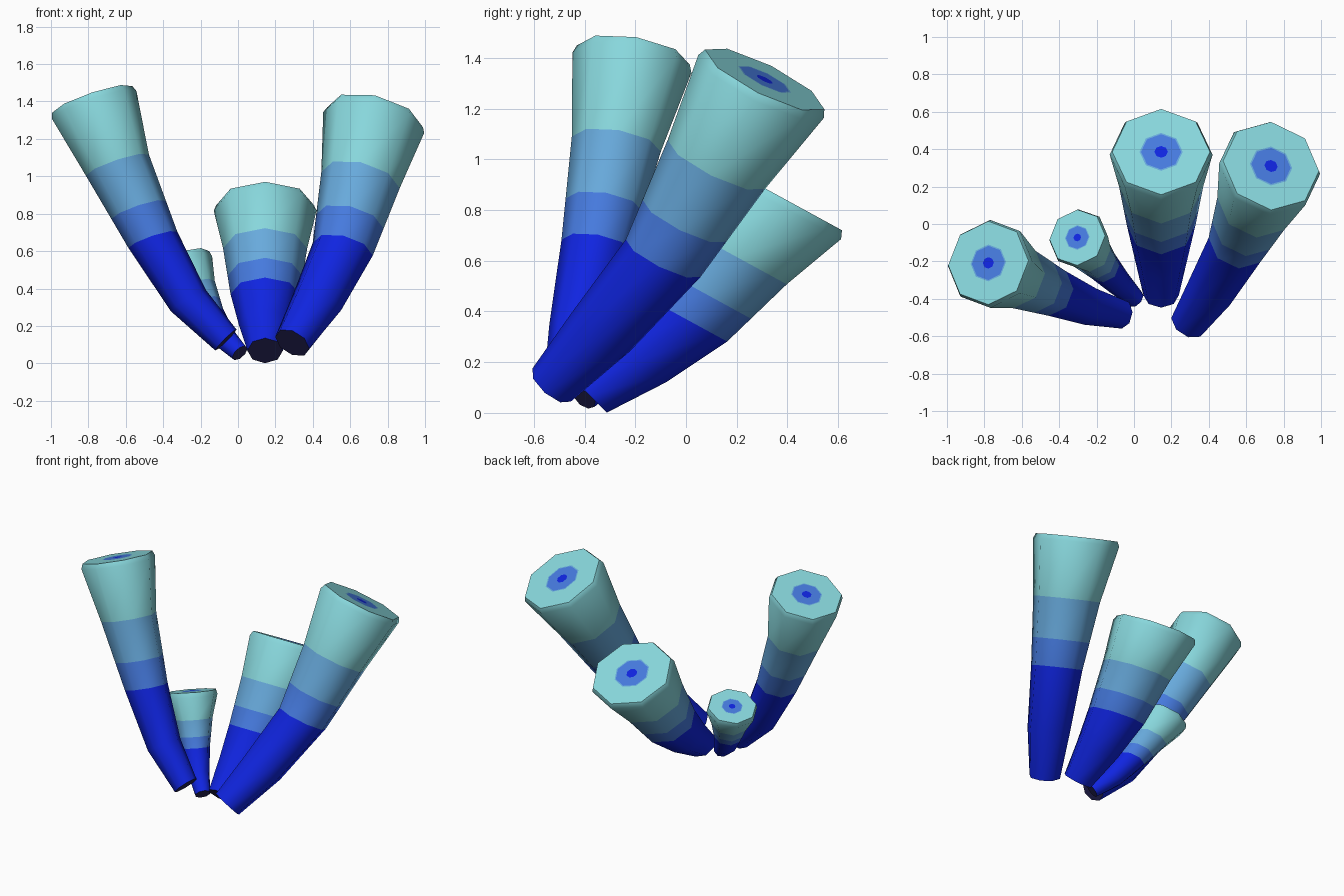
import bpy, bmesh, math
from mathutils import Vector

if "Cube" in bpy.data.objects:
    bpy.data.objects.remove(bpy.data.objects["Cube"])

# Colours
def mat(name, rgb):
    m = bpy.data.materials.new(name)
    m.diffuse_color = (*rgb, 1)
    m.use_nodes = True
    m.node_tree.nodes["Principled BSDF"].inputs["Base Color"].default_value = m.diffuse_color
    return m

MATS = [mat("deep_blue", (0.005, 0.018, 0.75)),
        mat("royal_blue", (0.061, 0.195, 0.73)),
        mat("sky_blue", (0.138, 0.402, 0.716)),
        mat("pale_teal", (0.246, 0.679, 0.716)),
        mat("navy_underside", (0.02, 0.018, 0.10))]
SIDES = 8

def ring(bm, centre, normal, r):
    u = (Vector((1, 0, 0)) - normal * normal.x).normalized()
    v = normal.cross(u)
    return [bm.verts.new(centre + r * (math.cos(a) * u + math.sin(a) * v))
            for a in (2 * math.pi * i / SIDES for i in range(SIDES))]

def tube(name, base_dir, top_dir, stations):
    """stations: base, lower, middle, upper, mouth as (x, y, z, radius)"""
    nb, nt = Vector(base_dir).normalized(), Vector(top_dir).normalized()
    P = [Vector(s[:3]) for s in stations]
    R = [s[3] for s in stations]
    # wall rings: (centre, normal, radius, colour of the band below)
    rows = [(P[0], nb, R[0], 4),
            (P[1], (nb + nt).normalized(), R[1], 0),
            (P[2], nt, R[2], 0),
            (P[2].lerp(P[3], 0.4), nt, R[2] + 0.4 * (R[3] - R[2]), 1),
            (P[3], nt, R[3], 2),
            (P[4] - nt * 0.02, nt, R[4], 3)]
    # rim lip, then the painted rings of the mouth
    cap = P[4] + nt * 0.012
    rows += [(cap, nt, R[4] * k, c)
             for k, c in ((0.95, 3), (0.42, 3), (0.39, 2), (0.13, 1))]
    bm = bmesh.new()
    prev = None
    for c, n, r, col in rows:
        cur = ring(bm, c, n, r)
        if prev is None:
            bm.faces.new(cur[::-1]).material_index = col
        else:
            for i in range(SIDES):
                j = (i + 1) % SIDES
                bm.faces.new((prev[i], prev[j], cur[j], cur[i])).material_index = col
        prev = cur
    bm.faces.new(prev).material_index = 0
    me = bpy.data.meshes.new(name)
    bm.to_mesh(me)
    bm.free()
    for m in MATS:
        me.materials.append(m)
    ob = bpy.data.objects.new(name, me)
    bpy.context.collection.objects.link(ob)
    bpy.ops.object.select_all(action='DESELECT')
    ob.select_set(True)
    bpy.context.view_layer.objects.active = ob
    bpy.ops.object.shade_smooth_by_angle(angle=math.radians(50))

# Four flaring tubes
tube("left_tube", (-0.7, 0.1, 0.7), (-0.34, 0.17, 1),
     [(-0.065, -0.48, 0.125, 0.08), (-0.265, -0.43, 0.335, 0.11),
      (-0.455, -0.355, 0.66, 0.138), (-0.645, -0.275, 1.06, 0.178),
      (-0.775, -0.21, 1.40, 0.238)])
tube("small_tube", (-0.6, 0.5, 0.65), (-0.28, 0.26, 1),
     [(0.01, -0.40, 0.055, 0.05), (-0.08, -0.315, 0.14, 0.07),
      (-0.165, -0.225, 0.265, 0.09), (-0.24, -0.14, 0.41, 0.12),
      (-0.30, -0.075, 0.55, 0.162)])
tube("middle_tube", (0, 0.7, 0.7), (0, 0.48, 0.88),
     [(0.145, -0.38, 0.068, 0.095), (0.145, -0.19, 0.205, 0.14),
      (0.145, 0.0, 0.37, 0.185), (0.145, 0.20, 0.615, 0.225),
      (0.145, 0.38, 0.835, 0.275)])
tube("right_tube", (0.45, 0.65, 0.75), (0.26, 0.5, 1),
     [(0.29, -0.53, 0.11, 0.10), (0.42, -0.335, 0.32, 0.138),
      (0.56, -0.09, 0.61, 0.165), (0.655, 0.12, 0.98, 0.215),
      (0.73, 0.305, 1.305, 0.277)])
